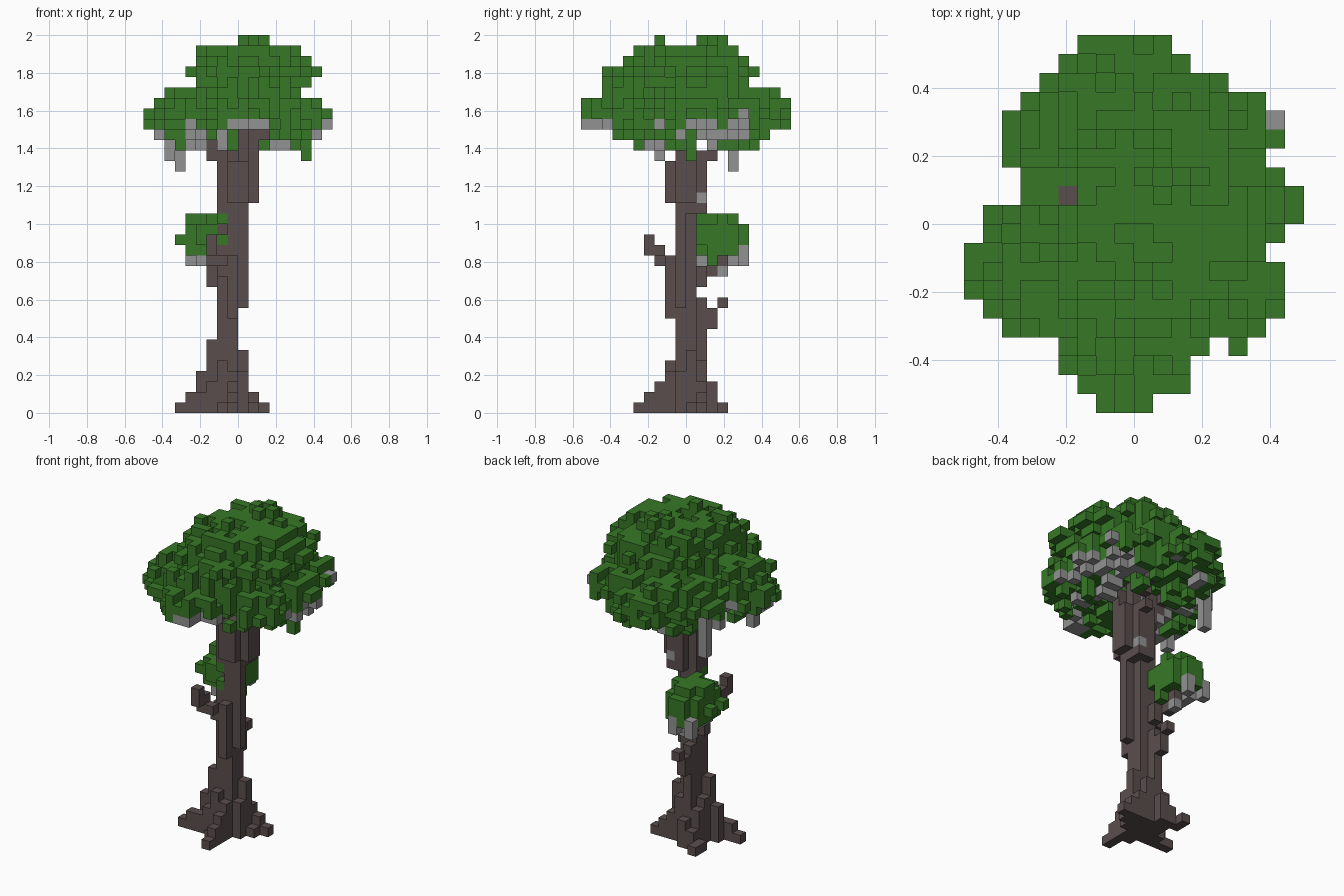
import bpy, bmesh, random
from mathutils import Vector

random.seed(7)
if "Cube" in bpy.data.objects:
    bpy.data.objects.remove(bpy.data.objects["Cube"])

S = 2 / 36                      # edge of one block
ORIGIN = Vector((-9, -10, 0))   # block grid corner
cells = {}                      # block position -> part name


def box(part, i0, i1, j0, j1, k0, k1):
    """Fill a block range."""
    for i in range(i0, i1 + 1):
        for j in range(j0, j1 + 1):
            for k in range(k0, k1 + 1):
                cells[i, j, k] = part


def post(part, i, j, k0, k1):
    """Fill one upright run of blocks."""
    box(part, i, i, j, j, k0, k1)


def path(part, *points):
    """Fill blocks along a polyline."""
    for a, b in zip(points, points[1:]):
        a, b = Vector(a), Vector(b)
        steps = max(1, int(max(abs(c) for c in b - a)))
        for t in range(steps + 1):
            p = a.lerp(b, t / steps)
            cells[tuple(int(c + 0.5) for c in p)] = part


def ellipsoid(part, centre, radii, rough):
    """Fill a rough ball of blocks, leaving wood alone."""
    lo = [int(c - r) for c, r in zip(centre, radii)]
    hi = [int(c + r) + 1 for c, r in zip(centre, radii)]
    for i in range(lo[0], hi[0] + 1):
        for j in range(lo[1], hi[1] + 1):
            for k in range(lo[2], hi[2] + 1):
                d = sum(((p - c) / r) ** 2 for p, c, r in zip((i, j, k), centre, radii))
                if d <= 1 - rough * random.random():
                    cells.setdefault((i, j, k), part)


def neighbours(cell):
    for axis in range(3):
        for step in (-1, 1):
            yield tuple(c + step * (n == axis) for n, c in enumerate(cell))


def roughen(part, chance):
    """Knock random blocks out of the surface, never emptying a column."""
    height = {}
    for i, j, k in cells:
        height[i, j] = height.get((i, j), 0) + 1
    skin = [c for c in cells if cells[c] == part and any(n not in cells for n in neighbours(c))]
    for c in skin:
        if height[c[:2]] > 1 and random.random() < chance:
            del cells[c]
            height[c[:2]] -= 1


# Canopy: outline seen from above, one x range per y row
OUTLINE = [(7, 9), (6, 11), (5, 11), (5, 12), (5, 15), (2, 16), (0, 16), (0, 16), (0, 15), (1, 16),
           (1, 17), (3, 17), (3, 16), (2, 15), (2, 16), (2, 15), (3, 15), (4, 13), (5, 11), (6, 10)]
# Canopy: x and y range of each layer, from the lowest up
LAYERS = [(3, 15, 4, 16), (2, 16, 1, 18), (2, 17, 0, 19), (2, 17, 0, 19), (2, 16, 0, 19),
          (3, 14, 2, 18), (5, 15, 2, 15), (4, 16, 2, 16), (4, 15, 4, 15), (5, 14, 5, 14)]
BASE = 25


def underside(i, j):
    r = (((i - 8.5) / 9) ** 2 + ((j - 9.5) / 10) ** 2) ** 0.5
    if r < 0.38 or (i <= 5 and 10 <= j <= 12):
        return 28
    if r > 0.85 or (j < 8 and 5 <= i <= 11):
        return 27
    return BASE + random.choice((0, 0, 1, 1, 2))


for j, (first, last) in enumerate(OUTLINE):
    for i in range(first, last + 1):
        bottom = underside(i, j)
        notch = i <= 5 and j in (11, 12)
        filled = False
        for n, (x0, x1, y0, y1) in enumerate(LAYERS):
            k = BASE + n
            u = (2 * i - x0 - x1) / (x1 - x0 + 1)
            v = (2 * j - y0 - y1) / (y1 - y0 + 1)
            if k >= bottom and not (notch and k > 28) and u * u + v * v <= 1.08 - random.random() * 0.1:
                cells[i, j, k] = "canopy"
                filled = True
        if not filled:
            post("canopy", i, j, 28 - random.randint(0, 1), 28)

# Canopy: side lobe, uneven surface, crown tufts and low tips
ellipsoid("canopy", (3.6, 6.9, 27.7), (4, 3.9, 3), 0.1)
roughen("canopy", 0.36)
for i, j in [(9, 12), (10, 11), (11, 12), (10, 13), (9, 7)]:
    post("canopy", i, j, 34, 35)
post("canopy", 14, 3, 27, 28)
post("canopy", 15, 10, 24, 26)
post("canopy", 3, 5, 25, 27)
post("canopy", 13, 2 + 2, 26, 28)

# Dry leaves: patches on the lowest blocks of the canopy
patches = {(a, b): random.random() < 0.5 for a in range(10) for b in range(11)}
for i, j in {c[:2] for c in cells}:
    low = min(k for a, b, k in cells if (a, b) == (i, j))
    if patches[i // 2, j // 2] and (i, j, low + 1) in cells:
        cells[i, j, low] = "dry_leaves"
post("dry_leaves", 3, 14, 23, 26)
post("dry_leaves", 2, 7, 24, 25)
post("dry_leaves", 7, 7, 25, 27)
post("dry_leaves", 16, 15, 28, 28)
for k in range(24, 36):
    cells.pop((5, 11, k), None)

# Trunk: core, thicker upper half and bark ridges
box("trunk", 7, 8, 9, 10, 0, 15)
box("trunk", 7, 8, 10, 10, 16, 18)
post("trunk", 8, 9, 16, 18)
box("trunk", 7, 9, 9, 10, 19, 23)
post("trunk", 9, 9, 10, 18)
post("trunk", 8, 8, 9, 14)
post("trunk", 7, 11, 5, 10)
post("trunk", 6, 10, 12, 13)
box("trunk", 8, 9, 8, 8, 20, 23)
box("trunk", 8, 9, 11, 11, 19, 24)
box("trunk", 10, 10, 9, 10, 20, 24)

# Foot: columns stepping down into four roots (x, y, top)
FOOT = [(6, 9, 6), (6, 10, 4), (5, 9, 3), (5, 8, 1), (6, 8, 2), (4, 8, 1), (3, 8, 0),
        (7, 8, 4), (8, 8, 3), (8, 7, 2), (8, 6, 1), (8, 5, 0), (7, 7, 0),
        (9, 10, 5), (9, 9, 3), (9, 11, 2), (10, 11, 1), (11, 11, 0), (10, 10, 0),
        (7, 11, 5), (8, 11, 4), (6, 11, 3), (7, 12, 2), (6, 12, 1), (5, 12, 0), (5, 13, 0)]
for i, j, top in FOOT:
    post("trunk", i, j, 0, top)

# Broken side branches
path("trunk", (7, 11, 8), (7, 12, 8), (7, 12, 9), (7, 13, 10))
path("trunk", (7, 8, 13), (7, 7, 14), (6, 7, 14), (6, 7, 15), (6, 6, 15), (6, 6, 16))
path("trunk", (7, 10, 12), (7, 11, 12), (7, 11, 13), (6, 12, 13), (6, 13, 14), (6, 13, 16))

# Upper branches reaching into the canopy
path("trunk", (7, 9, 23), (6, 9, 24), (5, 9, 26), (5, 10, 27), (5, 11, 28))
path("trunk", (7, 9, 24), (7, 9, 25), (6, 9, 25), (6, 9, 28))
path("trunk", (10, 9, 24), (10, 9, 26), (11, 9, 26), (11, 8, 28))
path("trunk", (9, 11, 24), (9, 12, 24), (10, 13, 25), (10, 14, 26), (10, 14, 28))
path("trunk", (9, 10, 24), (9, 10, 29))

# Small leaf cluster on the lower branch, with dry blocks below
before = set(cells)
ellipsoid("leaf_cluster", (5.4, 12.6, 16.2), (2.6, 3.1, 2.7), 0.3)
post("leaf_cluster", 3, 13, 16, 16)
post("leaf_cluster", 3, 11, 16, 16)
post("leaf_cluster", 7, 9, 16, 16)
post("leaf_cluster", 7, 9, 18, 18)
for i, j, k in set(cells) - before:
    if (i, j, k - 1) not in cells and k < 15 and j > 10:
        cells[i, j, k] = "dry_leaves"
post("dry_leaves", 4, 15, 14, 15)
post("dry_leaves", 6, 15, 14, 15)
post("dry_leaves", 6, 13, 13, 13)
post("leaf_cluster", 7, 12, 14, 14)
post("dry_leaves", 9, 11, 20, 20)


def material(name, colour):
    m = bpy.data.materials.new(name)
    m.use_nodes = True
    m.diffuse_color = (*colour, 1)
    m.node_tree.nodes["Principled BSDF"].inputs["Base Color"].default_value = (*colour, 1)
    return m


green = material("leaf green", (0.038, 0.187, 0.02))
brown = material("bark brown", (0.102, 0.076, 0.074))
grey = material("dry grey", (0.29, 0.29, 0.29))
PARTS = {"canopy": green, "leaf_cluster": green, "trunk": brown, "dry_leaves": grey}

# Turn the blocks of each part into a mesh of exposed faces
for part, mat in PARTS.items():
    bm = bmesh.new()
    for cell in (c for c, owner in cells.items() if owner == part):
        for near in neighbours(cell):
            if near in cells:
                continue
            step = [b - a for a, b in zip(cell, near)]
            axis = next(n for n in range(3) if step[n])
            corners = []
            for a, b in ((0, 0), (1, 0), (1, 1), (0, 1)):
                p = Vector(cell)
                p[axis] += step[axis] > 0
                p[(axis + 1) % 3] += a
                p[(axis + 2) % 3] += b
                corners.append(bm.verts.new((p + ORIGIN) * S))
            bm.faces.new(corners[::step[axis]])
    bmesh.ops.remove_doubles(bm, verts=bm.verts, dist=S / 100)
    mesh = bpy.data.meshes.new(part)
    bm.to_mesh(mesh)
    bm.free()
    mesh.materials.append(mat)
    bpy.context.collection.objects.link(bpy.data.objects.new(part, mesh))
